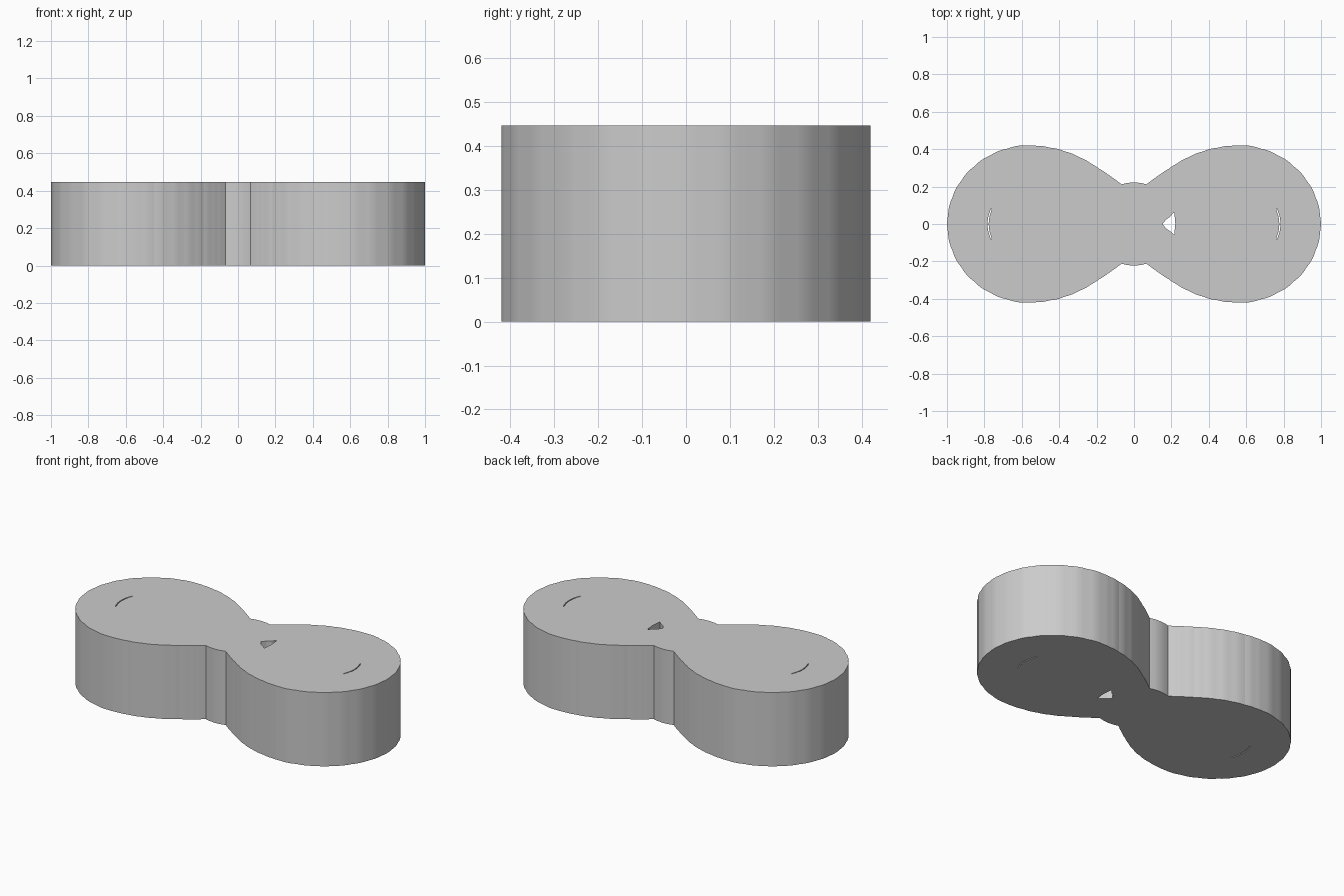
import bpy, bmesh, math
from mathutils import Vector

cube = bpy.data.objects.get("Cube")
if cube:
    bpy.data.objects.remove(cube)

HEIGHT = 0.446
ARC_RADIUS = 0.22


def make_material(name, rgb):
    mat = bpy.data.materials.new(name)
    mat.use_nodes = True
    mat.diffuse_color = (*rgb, 1)
    mat.node_tree.nodes["Principled BSDF"].inputs["Base Color"].default_value = (*rgb, 1)
    return mat


def bulged(a, b, steps=4):
    """Points of a shallow outward arc from a to b, without b (clockwise outline)."""
    chord = b - a
    out = Vector((-chord.y, chord.x)).normalized()
    half = chord.length / 2
    sink = math.sqrt(ARC_RADIUS ** 2 - half ** 2)
    centre = (a + b) / 2 - out * sink
    sweep = math.asin(half / ARC_RADIUS)
    along = chord.normalized()
    angles = [sweep * (2 * i / steps - 1) for i in range(steps)]
    return [centre + ARC_RADIUS * (along * math.sin(t) + out * math.cos(t)) for t in angles]


def slit(side):
    """Thin crescent near the far end of a lobe."""
    ys = [0.088 * (i / 5 - 1) for i in range(11)]
    bow = lambda y: 0.78 - 2.8 * y * y
    outer = [Vector((side * (bow(y) + 0.003), y)) for y in ys]
    inner = [Vector((side * (bow(y) - 0.003), y)) for y in ys[1:-1]]
    return outer + inner[::-1]


# Scallop corners of one quarter: waist flank, then the round end of the lobe
flank = [(0.067, 0.212), (0.085, 0.226), (0.11, 0.244), (0.14, 0.265), (0.185, 0.294),
         (0.23, 0.323), (0.295, 0.358), (0.37, 0.388), (0.45, 0.408), (0.52, 0.418)]
round_end = [(0.55 + 0.447 * math.cos(a), 0.42 * math.sin(a))
             for a in (0.115 + 0.235 * i for i in range(6, -1, -1))]
quarter = [Vector(p) for p in flank + round_end]

# Mirror the quarter into a full clockwise outline
right_half = quarter + [Vector((p.x, -p.y)) for p in reversed(quarter)]
corners = right_half + [-p for p in right_half]
outline = []
for a, b in zip(corners, corners[1:] + corners[:1]):
    outline += bulged(a, b)

# Small pointed opening beside the waist
opening = [Vector(p) for p in ((0.153, 0), (0.172, 0.025), (0.195, 0.04), (0.207, 0.057),
                               (0.216, 0.06), (0.221, 0), (0.215, -0.058),
                               (0.195, -0.04), (0.172, -0.025))]

# Fill the outline with its openings and raise it into a solid
bm = bmesh.new()
edges = []
for loop in (outline, opening, slit(1), slit(-1)):
    verts = [bm.verts.new((p.x, p.y, 0)) for p in loop]
    edges += [bm.edges.new(pair) for pair in zip(verts, verts[1:] + verts[:1])]
bmesh.ops.triangle_fill(bm, use_beauty=True, use_dissolve=False, edges=edges, normal=(0, 0, 1))
raised = bmesh.ops.extrude_face_region(bm, geom=bm.faces[:], use_keep_orig=True)["geom"]
bmesh.ops.translate(bm, vec=(0, 0, HEIGHT),
                    verts=[g for g in raised if isinstance(g, bmesh.types.BMVert)])
bmesh.ops.recalc_face_normals(bm, faces=bm.faces)

mesh = bpy.data.meshes.new("scalloped_body")
bm.to_mesh(mesh)
bm.free()
body = bpy.data.objects.new("scalloped_body", mesh)
bpy.context.collection.objects.link(body)
mesh.materials.append(make_material("light_grey", (0.6, 0.6, 0.6)))

# Smooth scallops with crisp corners between them
bpy.ops.object.select_all(action="DESELECT")
body.select_set(True)
bpy.context.view_layer.objects.active = body
bpy.ops.object.shade_smooth_by_angle(angle=math.radians(9))
